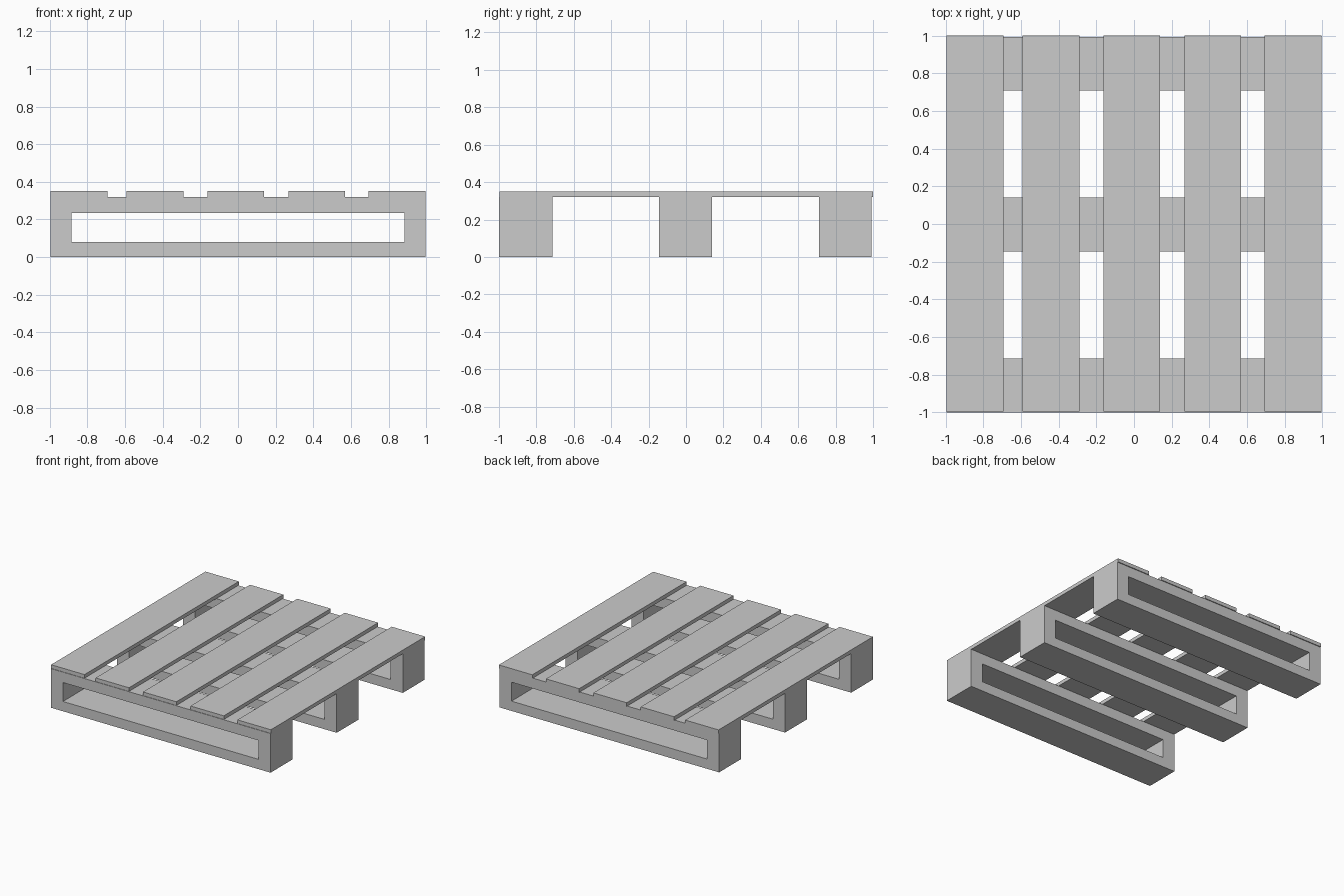
import bpy, bmesh

if "Cube" in bpy.data.objects:
    bpy.data.objects.remove(bpy.data.objects["Cube"])

def make_object(name, bm):
    bmesh.ops.recalc_face_normals(bm, faces=bm.faces)
    mesh = bpy.data.meshes.new(name)
    bm.to_mesh(mesh)
    bm.free()
    obj = bpy.data.objects.new(name, mesh)
    bpy.context.collection.objects.link(obj)
    return obj

def rect(x0, x1, z0, z1):
    return [(x0, z0), (x1, z0), (x1, z1), (x0, z1)]

def box(name, x0, x1, y0, y1, z0, z1):
    bm = bmesh.new()
    face = bm.faces.new([bm.verts.new((x, y0, z)) for x, z in rect(x0, x1, z0, z1)])
    ext = bmesh.ops.extrude_face_region(bm, geom=[face], use_keep_orig=True)
    moved = [v for v in ext["geom"] if isinstance(v, bmesh.types.BMVert)]
    bmesh.ops.translate(bm, verts=moved, vec=(0, y1 - y0, 0))
    return make_object(name, bm)

def hollow_runner(name, outer, inner, y0, y1):
    # rectangular frame profile, open from front to back
    bm = bmesh.new()
    loops = [[bm.verts.new((x, y, z)) for x, z in prof]
             for prof, y in ((outer, y0), (inner, y0), (inner, y1), (outer, y1))]
    for a, b in zip(loops, loops[1:] + loops[:1]):
        for i in range(4):
            j = (i + 1) % 4
            bm.faces.new((a[i], a[j], b[j], b[i]))
    return make_object(name, bm)

HALF_X = 0.995
DECK_Z, TOP_Z = 0.32, 0.35

# three runners with a long opening through each
outer = rect(-HALF_X, HALF_X, 0.0, DECK_Z)
inner = rect(-0.885, 0.885, 0.08, 0.235)
for label, y0, y1 in (("front", -1.0, -0.715), ("middle", -0.145, 0.14), ("back", 0.71, 0.993)):
    hollow_runner(label + "_runner", outer, inner, y0, y1)

# five deck planks
planks = ((-HALF_X, -0.693), (-0.592, -0.29), (-0.163, 0.139), (0.267, 0.569), (0.692, HALF_X))
for i, (x0, x1) in enumerate(planks, 1):
    box(f"deck_plank_{i}", x0, x1, -0.996, 1.0, DECK_Z, TOP_Z)
